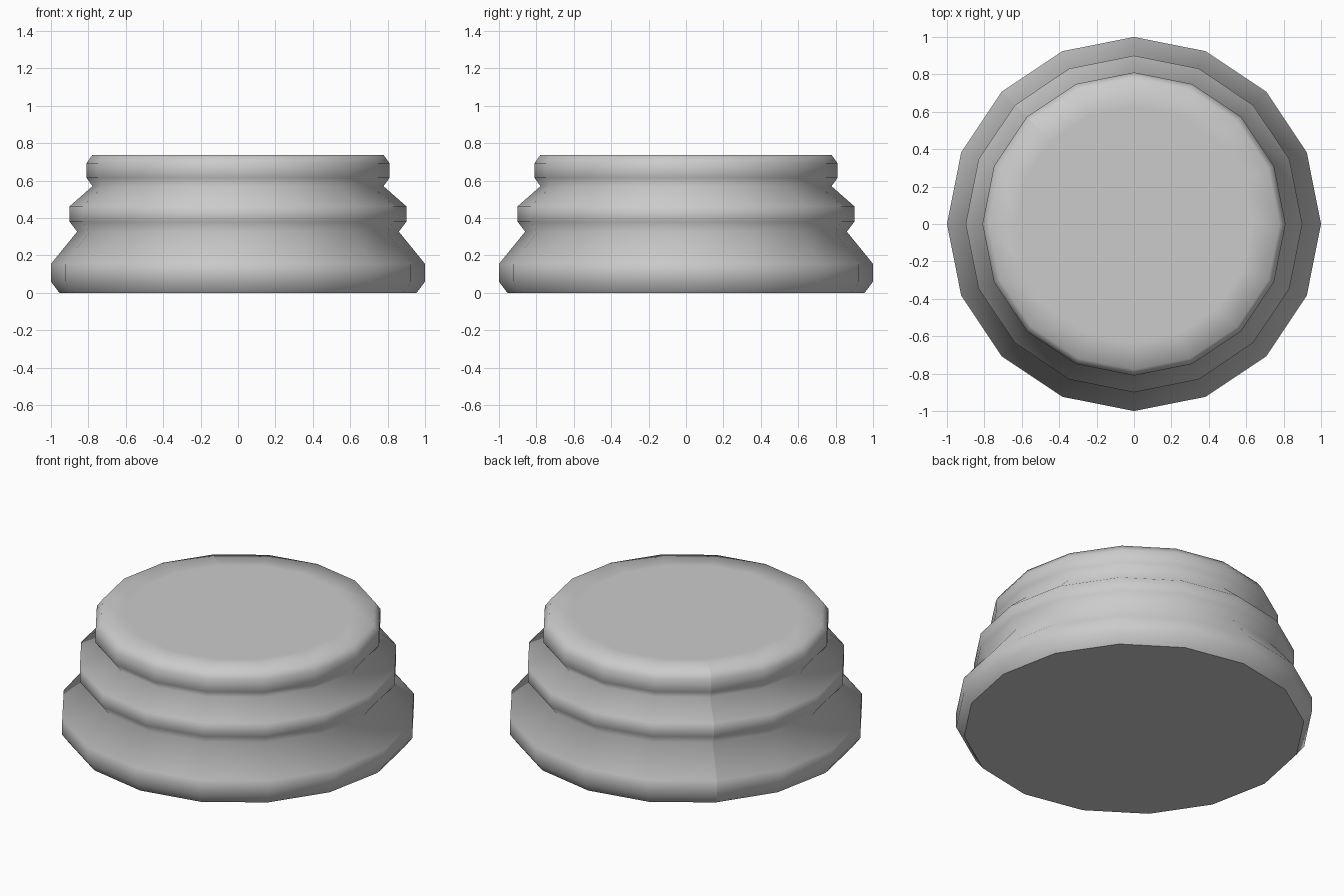
import bpy, bmesh, math
from mathutils import Matrix

default_cube = bpy.data.objects.get("Cube")
if default_cube:
    bpy.data.objects.remove(default_cube, do_unlink=True)

SIDES = 16
START = math.radians(135)

# Half section from the underside centre to the top centre: (radius, height)
PROFILE = [
    (0, 0), (0.955, 0),                                    # underside
    (1.0, 0.06), (1.0, 0.155), (0.86, 0.327),              # bottom tier
    (0.9, 0.38), (0.9, 0.463), (0.778, 0.57),              # middle tier
    (0.81, 0.615), (0.81, 0.693), (0.778, 0.738),          # top tier
    (0.63, 0.738), (0, 0.738),                             # flat top
]


def make_material(name, colour):
    mat = bpy.data.materials.new(name)
    mat.use_nodes = True
    mat.diffuse_color = colour
    mat.node_tree.nodes["Principled BSDF"].inputs["Base Color"].default_value = colour
    return mat


def lathe(name, profile, material):
    bm = bmesh.new()
    verts = [bm.verts.new((r, 0, z)) for r, z in profile]
    edges = [bm.edges.new(pair) for pair in zip(verts, verts[1:])]
    bmesh.ops.rotate(bm, verts=verts, cent=(0, 0, 0),
                     matrix=Matrix.Rotation(START, 3, "Z"))
    # The ends of the turn stay unjoined, leaving a fine shading seam
    bmesh.ops.spin(bm, geom=verts + edges, cent=(0, 0, 0), axis=(0, 0, 1),
                   angle=math.tau, steps=SIDES, use_merge=False)
    poles = [v for v in bm.verts if v.co.xy.length < 0.001]
    bmesh.ops.remove_doubles(bm, verts=poles, dist=0.001)
    bmesh.ops.recalc_face_normals(bm, faces=bm.faces)

    # Smooth all over, with a crisp rim around the underside
    for face in bm.faces:
        face.smooth = True
    for edge in bm.edges:
        underside = [f for f in edge.link_faces if f.calc_center_median().z < 0.001]
        if len(underside) == 1 and len(edge.link_faces) == 2:
            edge.smooth = False

    mesh = bpy.data.meshes.new(name)
    bm.to_mesh(mesh)
    bm.free()
    mesh.materials.append(material)
    obj = bpy.data.objects.new(name, mesh)
    bpy.context.collection.objects.link(obj)
    return obj


# Tiered round pedestal
grey = make_material("light_grey", (0.6, 0.6, 0.6, 1))
lathe("tiered_pedestal", PROFILE, grey)
